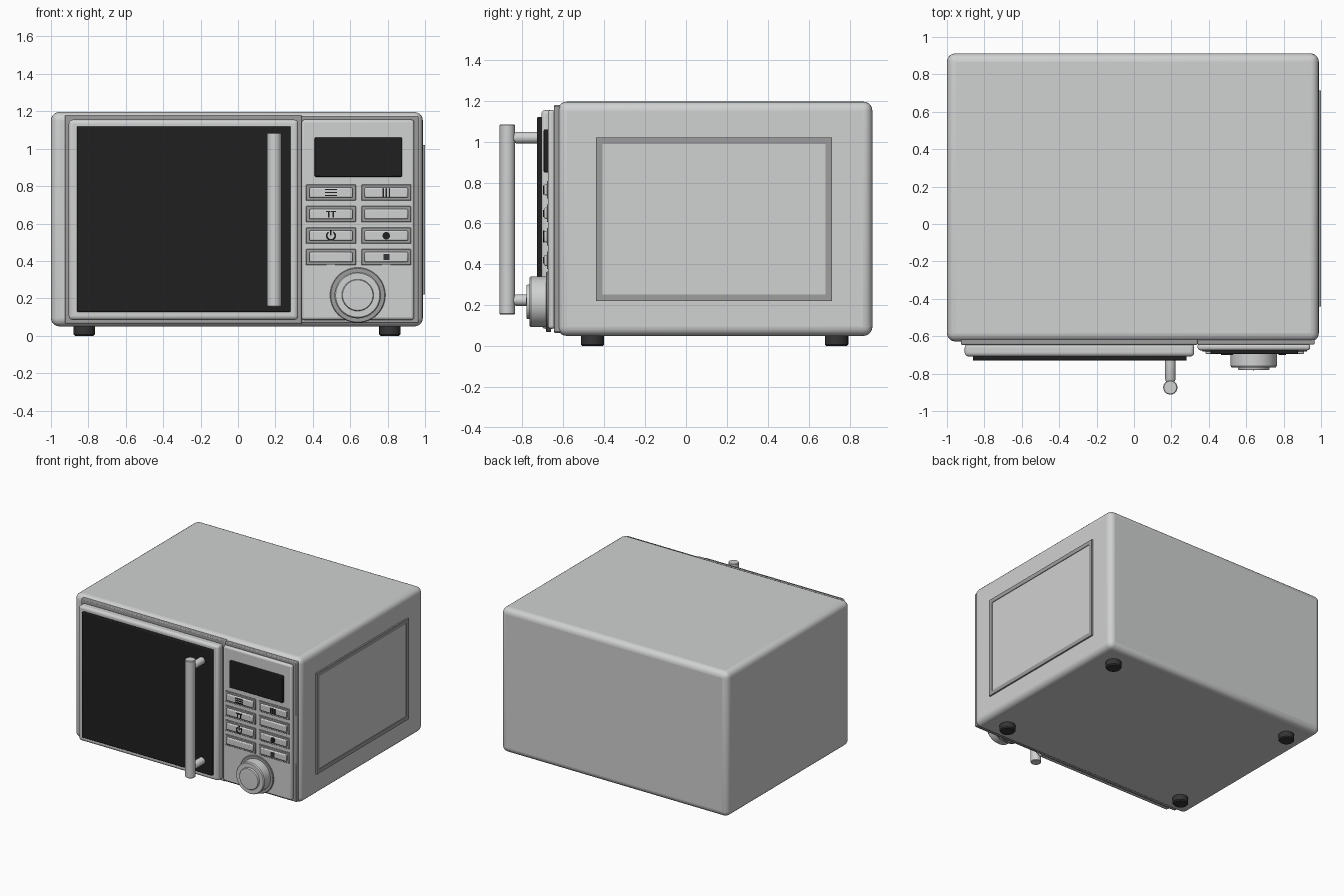
import bpy, bmesh, math
from mathutils import Matrix, Vector

if "Cube" in bpy.data.objects:
    bpy.data.objects.remove(bpy.data.objects["Cube"])


def colour(name, r, g, b):
    m = bpy.data.materials.new(name)
    m.diffuse_color = (r, g, b, 1)
    m.use_nodes = True
    m.node_tree.nodes["Principled BSDF"].inputs["Base Color"].default_value = m.diffuse_color
    return m


SILVER = colour("light_silver", 0.63, 0.635, 0.64)
GREY = colour("trim_grey", 0.34, 0.34, 0.345)
BLACK = colour("black_glass", 0.014, 0.014, 0.014)
RUBBER = colour("dark_rubber", 0.035, 0.035, 0.037)


def finish(name, bm, mat, bevel=0, segments=3):
    bmesh.ops.recalc_face_normals(bm, faces=bm.faces)
    mesh = bpy.data.meshes.new(name)
    bm.to_mesh(mesh)
    bm.free()
    mesh.materials.append(mat)
    ob = bpy.data.objects.new(name, mesh)
    bpy.context.collection.objects.link(ob)
    if bevel:
        mod = ob.modifiers.new("bevel", "BEVEL")
        mod.width, mod.segments = bevel, segments
        mod.limit_method = "ANGLE"
    bpy.ops.object.select_all(action="DESELECT")
    ob.select_set(True)
    bpy.context.view_layer.objects.active = ob
    bpy.ops.object.shade_smooth_by_angle(angle=math.radians(35))
    return ob


def box(name, x, y, z, mat, bevel=0, segments=3):
    """Box from (min, max) ranges on each axis."""
    bm = bmesh.new()
    bmesh.ops.create_cube(bm, size=1)
    for v in bm.verts:
        v.co = [(a + b) / 2 + c * (b - a) for (a, b), c in zip((x, y, z), v.co)]
    return finish(name, bm, mat, bevel, segments)


def lathe(name, profile, origin, axis, mat, sides=48):
    """Spin (radius, distance) pairs about an axis through origin."""
    bm = bmesh.new()
    verts = [bm.verts.new((r, 0, d)) for r, d in profile]
    edges = [bm.edges.new(p) for p in zip(verts, verts[1:])]
    bmesh.ops.spin(bm, geom=verts + edges, cent=(0, 0, 0), axis=(0, 0, 1),
                   angle=2 * math.pi, steps=sides)
    bmesh.ops.remove_doubles(bm, verts=bm.verts, dist=0.0002)
    turn = Vector((0, 0, 1)).rotation_difference(Vector(axis)).to_matrix().to_4x4()
    bm.transform(Matrix.Translation(origin) @ turn)
    return finish(name, bm, mat)


# Housing
box("housing", (-1, 0.988), (-0.628, 0.912), (0.05, 1.196), SILVER, 0.045, 5)

# Feet
for x in (-0.822, 0.812):
    for y in (-0.457, 0.737):
        lathe("foot", [(0, 0), (0.05, 0), (0.057, 0.008), (0.057, 0.06), (0, 0.06)],
              (x, y, 0), (0, 0, 1), RUBBER, 24)

# Side panel with a raised trim border
y0, y1, z0, z1, w = -0.44, 0.715, 0.22, 1.02, 0.032
for a, b in ((y0, y0 + w), (y1 - w, y1)):
    box("side_trim_upright", (0.97, 1.0), (a, b), (z0, z1), GREY)
for a, b in ((z0, z0 + w), (z1 - w, z1)):
    box("side_trim_rail", (0.97, 1.0), (y0 + w, y1 - w), (a, b), GREY)
box("side_panel", (0.97, 0.995), (y0 + w, y1 - w), (z0 + w, z1 - w), SILVER)

# Front surround, door and control panel
box("door_surround", (-0.925, 0.34), (-0.646, -0.6), (0.065, 1.18), GREY, 0.006, 2)
box("panel_surround", (0.34, 0.965), (-0.645, -0.6), (0.068, 1.175), GREY, 0.006, 2)
box("door", (-0.905, 0.322), (-0.708, -0.64), (0.085, 1.155), SILVER, 0.02, 4)
box("door_glass", (-0.862, 0.282), (-0.73, -0.69), (0.127, 1.12), BLACK, 0.006, 2)
box("control_panel", (0.34, 0.942), (-0.675, -0.64), (0.085, 1.155), SILVER, 0.014, 3)
box("display", (0.41, 0.877), (-0.696, -0.66), (0.85, 1.06), BLACK, 0.005, 2)

# Handle bar and its two posts
bar_x, bar_y = 0.194, -0.874
lathe("handle_bar", [(0, 0), (0.034, 0), (0.038, 0.004), (0.038, 0.926), (0.034, 0.93), (0, 0.93)],
      (bar_x, bar_y, 0.155), (0, 0, 1), SILVER, 32)
for z in (0.225, 1.02):
    lathe("handle_post", [(0, 0), (0.028, 0), (0.028, 0.11), (0.02, 0.128), (0, 0.128)],
          (bar_x, -0.72, z), (0, -1, 0), SILVER, 24)

# Buttons, each in a trim plate
cols, rows = (0.497, 0.793), (0.765, 0.65, 0.535, 0.42)
for x in cols:
    for z in rows:
        box("button_plate", (x - 0.133, x + 0.133), (-0.681, -0.66),
            (z - 0.043, z + 0.043), GREY, 0.003, 1)
        box("button", (x - 0.116, x + 0.116), (-0.695, -0.67),
            (z - 0.027, z + 0.027), SILVER, 0.007, 2)


# Button symbols: thin raised marks
def mark(x, z, w, h, mat=BLACK):
    box("button_symbol", (x - w / 2, x + w / 2), (-0.7, -0.693), (z - h / 2, z + h / 2), mat)


for i in (-1, 0, 1):
    mark(cols[0], rows[0] + i * 0.016, 0.065, 0.006)
    mark(cols[1] + i * 0.017, rows[0], 0.008, 0.044)
for s in (-1, 1):
    mark(cols[0] + s * 0.014, rows[1] + 0.014, 0.025, 0.006)
    mark(cols[0] + s * 0.012, rows[1] - 0.004, 0.007, 0.03)
mark(cols[0], rows[2] + 0.016, 0.008, 0.03)
mark(cols[1], rows[3], 0.032, 0.032, RUBBER)
lathe("round_symbol", [(0.02, 0), (0.02, 0.007), (0, 0.007)],
      (cols[1], -0.693, rows[2]), (0, -1, 0), BLACK, 24)

# Open ring symbol
bm = bmesh.new()
ring = []
for i in range(25):
    a = math.radians(125 + i * 290 / 24)
    ring.append([bm.verts.new((cols[0] + r * math.cos(a), -0.699, rows[2] + r * math.sin(a)))
                 for r in (0.018, 0.027)])
for (a, b), (c, d) in zip(ring, ring[1:]):
    bm.faces.new((a, b, d, c))
solid = bmesh.ops.extrude_face_region(bm, geom=bm.faces[:])
bmesh.ops.translate(bm, vec=(0, 0.006, 0),
                    verts=[g for g in solid["geom"] if isinstance(g, bmesh.types.BMVert)])
finish("ring_symbol", bm, BLACK)

# Dial
dial = (0.64, -0.66, 0.217)
lathe("dial_plate", [(0.148, 0), (0.148, 0.02), (0.144, 0.024), (0, 0.024)],
      dial, (0, -1, 0), GREY)
lathe("dial", [(0.124, 0.015), (0.124, 0.098), (0.118, 0.106), (0.085, 0.106),
               (0.085, 0.114), (0.081, 0.12), (0, 0.122)], dial, (0, -1, 0), SILVER)
